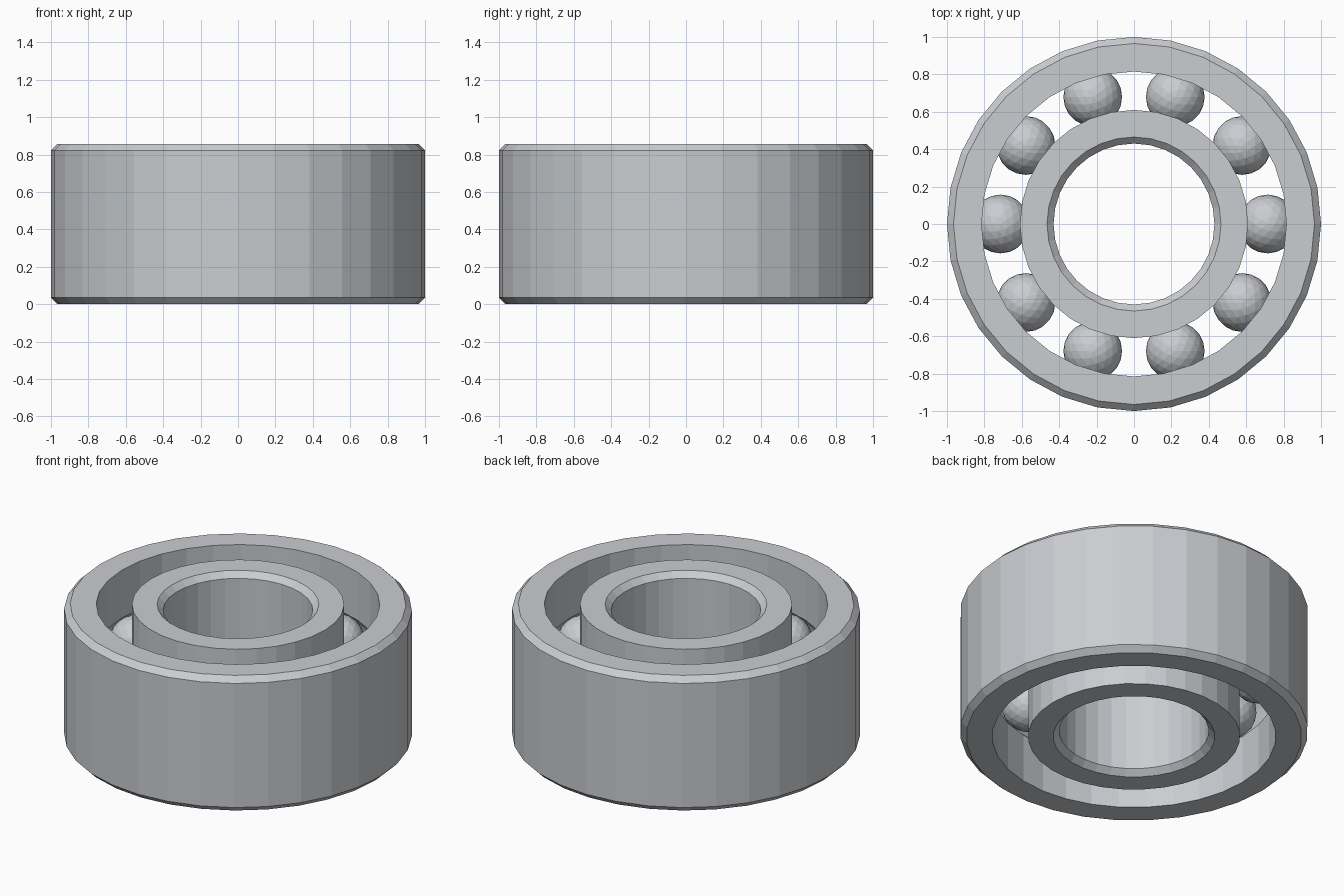
import bpy, bmesh
from math import sin, cos, acos, tau
from mathutils import Matrix

SIDES = 32
HEIGHT = 0.857
MID = HEIGHT / 2
CHAMFER = 0.035
PITCH = 0.714       # radius of the circle through the ball centres
BALL = 0.157
GROOVE = 0.16

if "Cube" in bpy.data.objects:
    bpy.data.objects.remove(bpy.data.objects["Cube"], do_unlink=True)

steel = bpy.data.materials.new("steel grey")
steel.use_nodes = True
colour = (0.59, 0.61, 0.64, 1)
steel.diffuse_color = colour
steel.node_tree.nodes["Principled BSDF"].inputs["Base Color"].default_value = colour


def finish(bm, name):
    mesh = bpy.data.meshes.new(name)
    bmesh.ops.recalc_face_normals(bm, faces=bm.faces)
    bm.to_mesh(mesh)
    bm.free()
    mesh.materials.append(steel)
    obj = bpy.data.objects.new(name, mesh)
    bpy.context.collection.objects.link(obj)
    return obj


def make_ring(name, plain_r, race_r):
    """Turn a ring with a chamfered plain wall and a ball groove in the other."""
    side = 1 if race_r > PITCH else -1
    inset = plain_r - side * CHAMFER
    half = acos(abs(race_r - PITCH) / GROOVE)
    steps = 8
    angles = [half * (2 * i / steps - 1) for i in range(steps + 1)]
    groove = [(PITCH + side * GROOVE * cos(a), MID + GROOVE * sin(a)) for a in angles]
    profile = [(race_r, 0), *groove, (race_r, HEIGHT), (inset, HEIGHT),
               (plain_r, HEIGHT - CHAMFER), (plain_r, CHAMFER), (inset, 0)]
    bm = bmesh.new()
    loops = [[bm.verts.new((r * cos(tau * i / SIDES), r * sin(tau * i / SIDES), z))
              for r, z in profile] for i in range(SIDES)]
    for i in range(SIDES):
        here, there = loops[i - 1], loops[i]
        for j in range(len(profile)):
            bm.faces.new((here[j - 1], there[j - 1], there[j], here[j]))
    return finish(bm, name)


make_ring("outer_ring", 1.0, 0.815)
make_ring("inner_ring", 0.43, 0.61)

# Balls evenly spaced around the race
for k in range(10):
    bm = bmesh.new()
    place = Matrix.Rotation(tau * k / 10, 4, "Z") @ Matrix.Translation((PITCH, 0, MID))
    bmesh.ops.create_icosphere(bm, subdivisions=3, radius=BALL, matrix=place)
    finish(bm, f"ball_{k + 1}")
